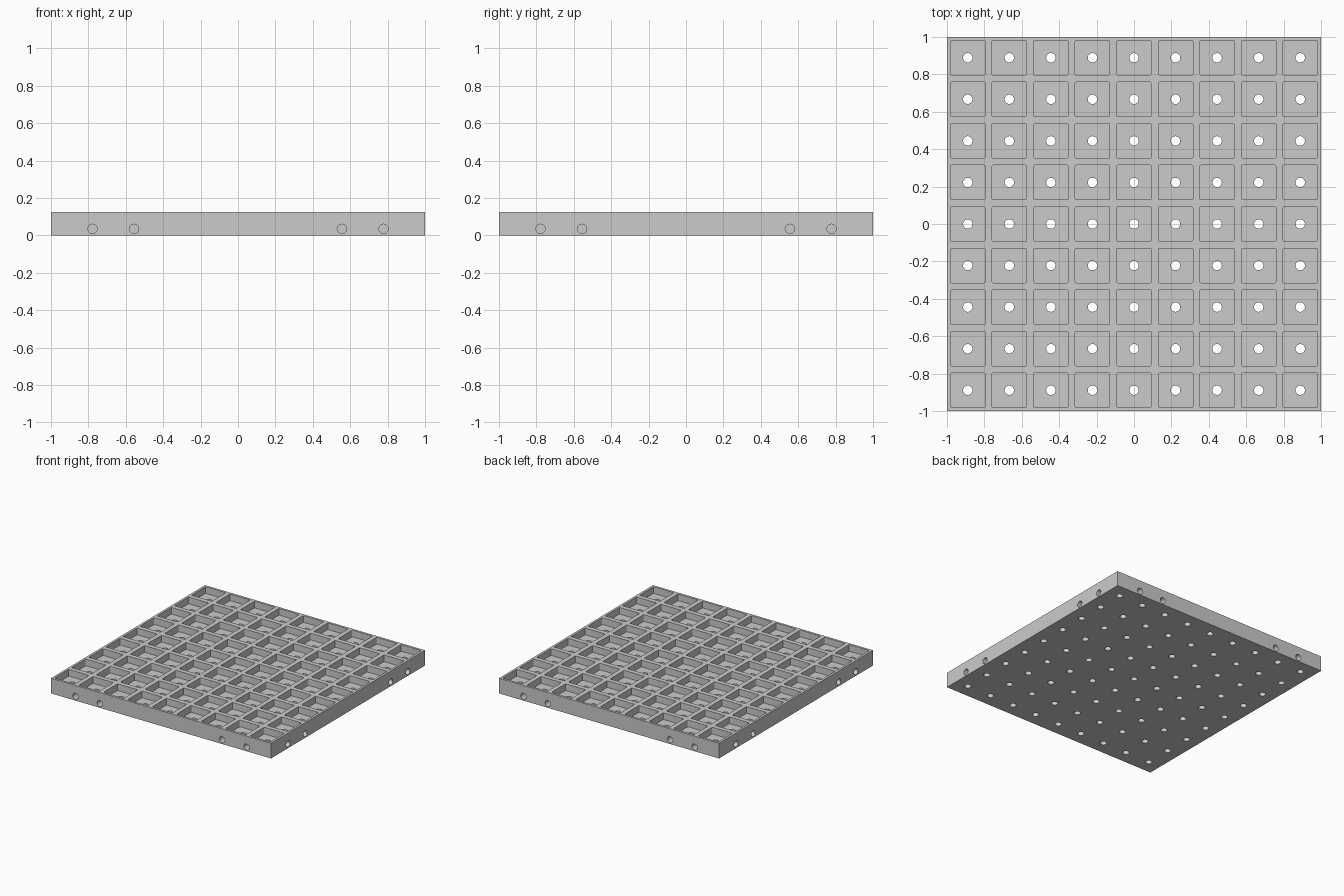
import bpy, bmesh, math
from mathutils import Matrix, Vector

if "Cube" in bpy.data.objects:
    bpy.data.objects.remove(bpy.data.objects["Cube"], do_unlink=True)

COUNT = 9
PITCH = 2 / COUNT
HEIGHT = 0.125
FLOOR = 0.07
centres = [(i - (COUNT - 1) / 2) * PITCH for i in range(COUNT)]

grey = bpy.data.materials.new("plain grey")
grey.use_nodes = True
colour = (0.6, 0.6, 0.6, 1)
grey.diffuse_color = colour
grey.node_tree.nodes["Principled BSDF"].inputs["Base Color"].default_value = colour


def make_object(name, bm):
    mesh = bpy.data.meshes.new(name)
    bm.to_mesh(mesh)
    bm.free()
    mesh.materials.append(grey)
    obj = bpy.data.objects.new(name, mesh)
    bpy.context.collection.objects.link(obj)
    return obj


def add_box(bm, centre, size):
    matrix = Matrix.Translation(centre) @ Matrix.Diagonal((*size, 1))
    bmesh.ops.create_cube(bm, size=1, matrix=matrix)


def add_cylinder(bm, centre, radius, depth, turn=Matrix()):
    bmesh.ops.create_cone(bm, cap_ends=True, segments=32, radius1=radius,
                          radius2=radius, depth=depth,
                          matrix=Matrix.Translation(centre) @ turn)


def cut(obj, name, bm):
    cutter = make_object(name, bm)
    cutter.hide_render = True
    mod = obj.modifiers.new(name, "BOOLEAN")
    mod.operation = "DIFFERENCE"
    mod.solver = "EXACT"
    mod.object = cutter
    bpy.context.view_layer.objects.active = obj
    bpy.ops.object.modifier_apply(modifier=mod.name)
    bpy.data.objects.remove(cutter, do_unlink=True)


# Solid slab
bm = bmesh.new()
add_box(bm, (0, 0, HEIGHT / 2), (2, 2, HEIGHT))
tray = make_object("grid_tray", bm)

# Square pockets with slightly rounded upright corners
bm = bmesh.new()
for x in centres:
    for y in centres:
        add_box(bm, (x, y, FLOOR + 0.1), (0.184, 0.184, 0.2))
upright = [e for e in bm.edges
           if abs(e.verts[0].co.z - e.verts[1].co.z) > 0.1]
bmesh.ops.bevel(bm, geom=upright, offset=0.006, segments=3,
                profile=0.5, affect="EDGES")
cut(tray, "pocket_cutter", bm)

# Drain hole through each pocket floor
bm = bmesh.new()
for x in centres:
    for y in centres:
        add_cylinder(bm, (x, y, FLOOR / 2), 0.025, 0.2)
cut(tray, "floor_hole_cutter", bm)

# Blind peg holes on all four sides, in line with the ribs
bm = bmesh.new()
for side in range(4):
    spin = Matrix.Rotation(side * math.pi / 2, 4, "Z")
    for along in (2.5, 3.5):
        for sign in (-1, 1):
            centre = spin @ Vector((sign * along * PITCH, -1, 0.035))
            add_cylinder(bm, centre, 0.025, 0.12,
                         spin @ Matrix.Rotation(math.pi / 2, 4, "X"))
cut(tray, "peg_hole_cutter", bm)

# Smooth the round holes, keep the box edges sharp
bpy.ops.object.select_all(action="DESELECT")
tray.select_set(True)
bpy.context.view_layer.objects.active = tray
bpy.ops.object.shade_smooth_by_angle(angle=math.radians(35))
